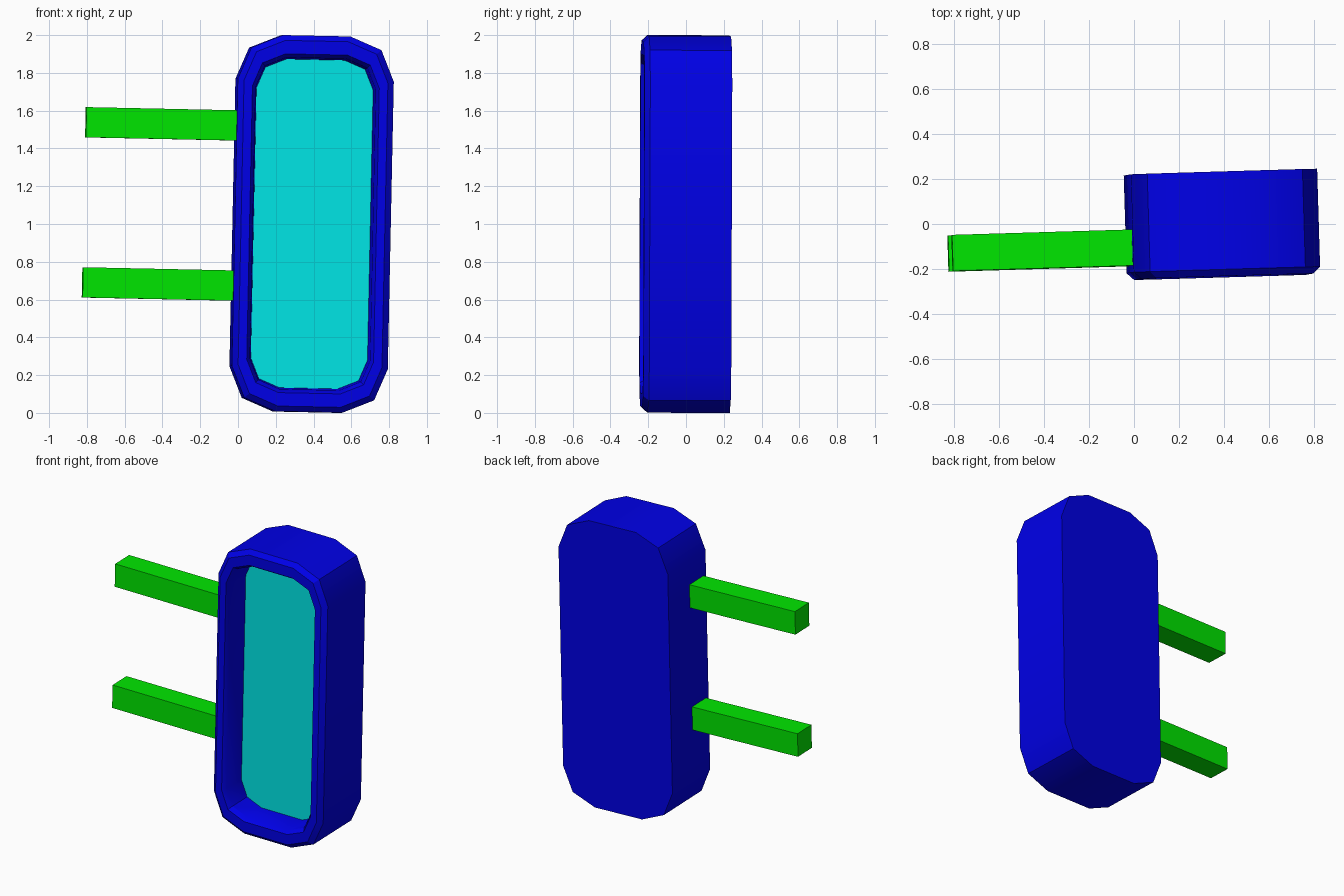
import bpy, bmesh
from math import cos, sin, pi, radians
from mathutils import Matrix, Euler

if "Cube" in bpy.data.objects:
    bpy.data.objects.remove(bpy.data.objects["Cube"])

# Whole model leans slightly: shared placement for every part
PLACE = Matrix.Translation((0.39, 0.001, 1.0)) @ Euler((-0.003, 0.021, 0.03)).to_matrix().to_4x4()


def finish(name, bm, colour):
    mesh = bpy.data.meshes.new(name)
    bm.to_mesh(mesh)
    bm.free()
    mat = bpy.data.materials.new(name)
    mat.diffuse_color = (*colour, 1)
    mat.use_nodes = True
    mat.node_tree.nodes["Principled BSDF"].inputs["Base Color"].default_value = mat.diffuse_color
    mesh.materials.append(mat)
    ob = bpy.data.objects.new(name, mesh)
    bpy.context.collection.objects.link(ob)
    ob.matrix_world = PLACE
    return ob


def ring(bm, hw, hh, r, y):
    """Rounded rectangle of 12 points, two segments per corner, seen from the front."""
    verts = []
    for i, (sx, sz) in enumerate(((1, 1), (-1, 1), (-1, -1), (1, -1))):
        for k in range(3):
            a = i * pi / 2 + k * pi / 4
            verts.append(bm.verts.new((sx * (hw - r) + r * cos(a), y, sz * (hh - r) + r * sin(a))))
    return verts


# Body: back, side, bevel, rim, inner bevel and recess wall
SCREEN = (0.309, 0.870, 0.155, -0.048)
bm = bmesh.new()
rings = [ring(bm, *p) for p in (
    (0.413, 0.996, 0.235, 0.229),
    (0.413, 0.996, 0.235, -0.205),
    (0.381, 0.968, 0.215, -0.235),
    (0.336, 0.897, 0.172, -0.235),
    (0.318, 0.878, 0.160, -0.205),
    SCREEN)]
for a, b in zip(rings, rings[1:]):
    for i in range(12):
        j = (i + 1) % 12
        bm.faces.new((a[i], a[j], b[j], b[i]))
bm.faces.new(rings[0][::-1])
bmesh.ops.recalc_face_normals(bm, faces=bm.faces)
# the back cap must face backwards
bm.normal_update()
if max(bm.faces, key=lambda f: f.calc_center_median().y).normal.y < 0:
    bmesh.ops.reverse_faces(bm, faces=bm.faces)
body = finish("body", bm, (0.0, 0.0, 0.8))
bpy.context.view_layer.objects.active = body
body.select_set(True)
bpy.ops.object.shade_smooth_by_angle(angle=radians(30))

# Recessed front panel
bm = bmesh.new()
f = bm.faces.new(ring(bm, *SCREEN))
bm.normal_update()
if f.normal.y > 0:
    f.normal_flip()
finish("front_panel", bm, (0.0, 0.8, 0.8))

# Two square bars on the left side
for name, z in (("upper_bar", 0.513), ("lower_bar", -0.335)):
    bm = bmesh.new()
    x0, x1 = -1.210, -0.400
    m = Matrix.Translation(((x0 + x1) / 2, -0.095, z)) @ Matrix.Diagonal((x1 - x0, 0.160, 0.160, 1))
    bmesh.ops.create_cube(bm, size=1, matrix=m)
    finish(name, bm, (0.0, 0.8, 0.0))
